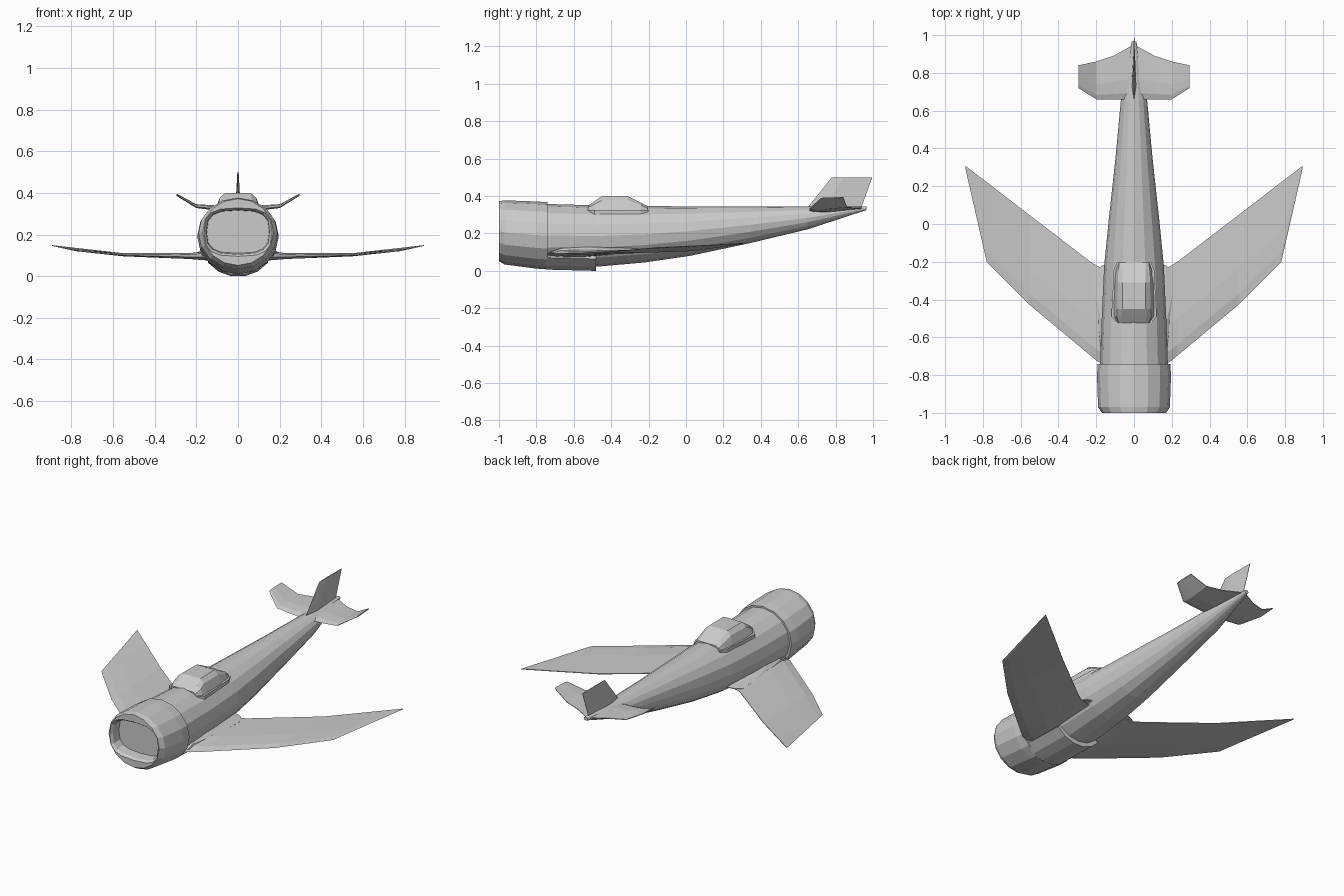
import bpy, bmesh
from math import sin, cos, pi, radians


def loft(name, rings, mirror=False):
    """Skin a list of closed rings (equal point counts) and cap both ends."""
    bm = bmesh.new()
    rows = [[bm.verts.new(p) for p in r] for r in rings]
    n = len(rows[0])
    for a, b in zip(rows, rows[1:]):
        for i in range(n):
            j = (i + 1) % n
            bm.faces.new((a[i], a[j], b[j], b[i]))
    bm.faces.new(rows[0])
    bm.faces.new(rows[-1])
    bmesh.ops.recalc_face_normals(bm, faces=bm.faces[:])
    me = bpy.data.meshes.new(name)
    bm.to_mesh(me)
    bm.free()
    ob = bpy.data.objects.new(name, me)
    bpy.context.collection.objects.link(ob)
    if mirror:
        ob.modifiers.new("mirror", 'MIRROR').use_axis[0] = True
    return ob


def oval(y, w, z0, z1, power=2.0, n=16):
    """Superellipse ring across the body at station y."""
    def f(v):
        return (abs(v) ** (2 / power)) * (1 if v >= 0 else -1)
    zc, h = (z0 + z1) / 2, (z1 - z0) / 2
    return [(w * f(cos(2 * pi * i / n)), y, zc + h * f(sin(2 * pi * i / n)))
            for i in range(n)]


# Fuselage
loft("fuselage", [oval(*s) for s in [
    (-0.76, 0.180, 0.022, 0.358), (-0.48, 0.170, 0.022, 0.350),
    (-0.22, 0.158, 0.045, 0.346), (0.02, 0.134, 0.080, 0.345),
    (0.35, 0.098, 0.150, 0.344), (0.65, 0.070, 0.222, 0.344),
    (0.965, 0.013, 0.325, 0.345)]])

# Engine cowl with recessed intake
loft("engine_cowl", [oval(*s) for s in [
    (-0.74, 0.192, 0.008, 0.367), (-0.80, 0.196, 0.012, 0.371),
    (-0.97, 0.190, 0.034, 0.377), (-1.0, 0.170, 0.052, 0.372),
    (-1.0, 0.163, 0.095, 0.328, 3), (-0.985, 0.152, 0.105, 0.318, 3),
    (-0.93, 0.150, 0.110, 0.316, 3)]])


# Belly fairing: shell around the underside, ending in a small step
def belly_ring(y, drop):
    angles = [radians(-140 + 20 * i) for i in range(6)]
    outer = [(0.187 * cos(a), y, 0.187 + drop + 0.187 * sin(a)) for a in angles]
    inner = [(0.150 * cos(a), y, 0.187 + 0.150 * sin(a)) for a in reversed(angles)]
    return outer + inner


loft("belly_fairing", [belly_ring(-0.75, 0.004), belly_ring(-0.48, -0.003)])


# Wings: station = x, leading y, trailing y, leading z, trailing z, half thickness
def foil(x, y0, y1, z0, z1, t):
    def at(f, dz):
        return (x, y0 + (y1 - y0) * f, z0 + (z1 - z0) * f + dz)
    return [at(0, 0), at(0.12, t * 0.8), at(0.4, t), at(1, 0.002),
            at(1, -0.002), at(0.4, -t), at(0.12, -t * 0.8)]


loft("wing", [foil(*s) for s in [
    (0.08, -0.77, -0.25, 0.090, 0.102, 0.024),
    (0.19, -0.73, -0.225, 0.092, 0.104, 0.018),
    (0.23, -0.697, -0.200, 0.092, 0.105, 0.014),
    (0.55, -0.43, 0.045, 0.100, 0.108, 0.007),
    (0.78, -0.20, 0.222, 0.122, 0.134, 0.004),
    (0.893, 0.295, 0.308, 0.146, 0.147, 0.001)]], mirror=True)

# Wing root fillet blending into the body
loft("wing_fillet", [foil(*s) for s in [
    (0.10, -0.74, -0.20, 0.105, 0.115, 0.035),
    (0.17, -0.73, -0.22, 0.100, 0.110, 0.022),
    (0.205, -0.45, -0.25, 0.098, 0.106, 0.010)]], mirror=True)

# Tailplane, with upturned tips
loft("tailplane", [foil(*s) for s in [
    (0.0, 0.66, 0.95, 0.318, 0.335, 0.012),
    (0.11, 0.66, 0.89, 0.324, 0.337, 0.011),
    (0.20, 0.66, 0.86, 0.333, 0.342, 0.009),
    (0.295, 0.72, 0.84, 0.388, 0.394, 0.004)]], mirror=True)


# Tail fin
def fin_ring(z, y0, y1, t):
    m = y0 + (y1 - y0) * 0.3
    return [(0, y0, z), (t, m, z), (0.001, y1, z), (-0.001, y1, z), (-t, m, z)]


loft("tail_fin", [fin_ring(0.32, 0.635, 0.935, 0.013),
                  fin_ring(0.345, 0.655, 0.94, 0.012),
                  fin_ring(0.50, 0.78, 0.996, 0.003)])


# Canopy: station = y, base half width, base z, shoulder, top
def hood(y, wb, zb, wm, zm, wt, zt):
    half = [(wb, zb), (wm, zm), (wt, zt)]
    return ([(x, y, z) for x, z in half] + [(-x, y, z) for x, z in reversed(half)])


loft("canopy", [hood(*s) for s in [
    (-0.525, 0.085, 0.31, 0.080, 0.340, 0.060, 0.347),
    (-0.490, 0.116, 0.30, 0.092, 0.355, 0.066, 0.372),
    (-0.450, 0.116, 0.30, 0.088, 0.376, 0.062, 0.399),
    (-0.310, 0.110, 0.30, 0.085, 0.376, 0.060, 0.399),
    (-0.240, 0.104, 0.30, 0.082, 0.352, 0.060, 0.364),
    (-0.205, 0.085, 0.31, 0.078, 0.335, 0.060, 0.347)]])

# Frame around the canopy base
loft("canopy_frame", [
    [(x * s, y, z) for x, y in [(0.086, -0.53), (0.12, -0.49), (0.107, -0.24), (0.088, -0.2)]
     for s in (1,)] +
    [(-x, y, z) for x, y in [(0.088, -0.2), (0.107, -0.24), (0.12, -0.49), (0.086, -0.53)]]
    for z in (0.29, 0.325)])
